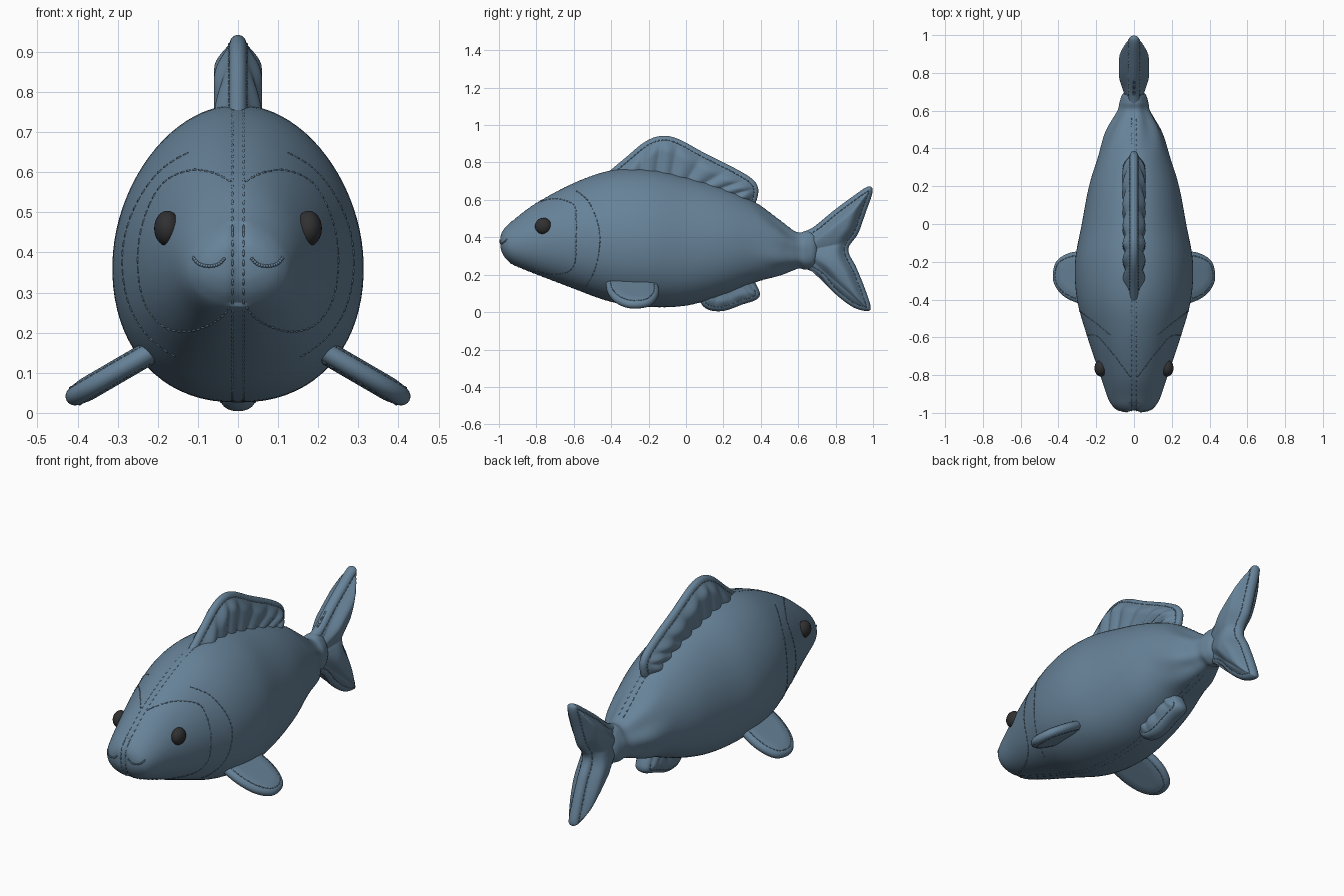
import bpy, bmesh, math
from mathutils import Vector, Matrix
from mathutils.bvhtree import BVHTree

if "Cube" in bpy.data.objects:
    bpy.data.objects.remove(bpy.data.objects["Cube"])


def material(name, rgb):
    m = bpy.data.materials.new(name)
    m.diffuse_color = (*rgb, 1)
    m.use_nodes = True
    m.node_tree.nodes["Principled BSDF"].inputs["Base Color"].default_value = m.diffuse_color
    return m


BLUE = material("slate blue fabric", (0.135, 0.225, 0.315))
DARK = material("charcoal button", (0.03, 0.03, 0.032))


def finish(bm, name, mat, matrix=Matrix.Identity(4)):
    bmesh.ops.transform(bm, matrix=matrix, verts=bm.verts)
    bmesh.ops.recalc_face_normals(bm, faces=bm.faces)
    me = bpy.data.meshes.new(name)
    bm.to_mesh(me)
    bm.free()
    me.materials.append(mat)
    me.polygons.foreach_set("use_smooth", [True] * len(me.polygons))
    ob = bpy.data.objects.new(name, me)
    bpy.context.collection.objects.link(ob)
    return ob


def spline(pts, n):
    """Catmull-Rom through tuples of any length, n + 1 samples."""
    out, last = [], len(pts) - 1
    for i in range(n + 1):
        s = i / n * last
        k = min(int(s), last - 1)
        t = s - k
        p = [pts[min(max(k + j, 0), last)] for j in (-1, 0, 1, 2)]
        out.append(tuple(0.5 * (2 * b + (c - a) * t + (2 * a - 5 * b + 4 * c - d) * t * t
                                + (3 * b - a - 3 * c + d) * t ** 3) for a, b, c, d in zip(*p)))
    return out


def even(pts, step):
    """Resample a path at an even spacing."""
    pts = [Vector(p) for p in pts if p is not None]
    out, left = [pts[0]], step
    for a, b in zip(pts, pts[1:]):
        seg = (b - a).length
        while seg > 0 and left <= seg:
            a = a + (b - a) * (left / seg)
            out.append(a)
            seg = (b - a).length
            left = step
        left -= seg
    return out


def dashes(bm, pts, radius=0.0032, fill=0.42):
    """Thread: a small capsule between each pair of points."""
    for a, b in zip(pts, pts[1:]):
        if a is None or b is None or (b - a).length > 0.09:
            continue
        rot = (b - a).to_track_quat('Z', 'Y').to_matrix().to_4x4()
        m = Matrix.Translation((a + b) / 2) @ rot @ Matrix.Diagonal((radius, radius, (b - a).length * fill, 1))
        bmesh.ops.create_icosphere(bm, subdivisions=1, radius=1, matrix=m)


# ---- body: y, half width, bottom, top
STATIONS = [(-0.995, 0.01, .365, .395), (-0.988, .07, .325, .425), (-0.965, .11, .285, .458), (-0.92, .138, .25, .495),
            (-0.8, .178, .20, .585), (-0.6, .245, .125, .69), (-0.4, .3, .055, .757), (-0.2, .31, .028, .765),
            (0, .275, .035, .725), (.2, .237, .09, .665), (.36, .188, .155, .592), (.48, .15, .19, .505),
            (.56, .108, .22, .445), (.605, .084, .235, .425), (.645, .076, .228, .435), (.69, .058, .25, .42),
            (.72, .01, .32, .35)]
SEG = 80
bm = bmesh.new()
rings = []
for y, w, zb, zt in spline(STATIONS, 112):
    ring = []
    wrinkle = max(0, 1 - abs(y - .53) / .17)
    groove = .022 * max(0, min(1, (-y - .55) / .4))
    for i in range(SEG):
        a = 2 * math.pi * i / SEG
        c, s = math.cos(a), math.sin(a)
        r = 1 + .04 * wrinkle * math.sin(7 * a + 9 * y)
        r -= groove * math.exp(-(c / .13) ** 2)
        full = math.copysign(abs(c) ** (.88 if s < 0 else 1), c)   # fuller underside
        x = w * r * full * (1 - .1 * s)
        dy = .01 * math.exp(-(x / .018) ** 2) if y < -.95 else 0
        ring.append(bm.verts.new((x, y + dy, (zb + zt) / 2 + (zt - zb) / 2 * r * s)))
    rings.append(ring)
for p, q in zip(rings, rings[1:]):
    for i in range(SEG):
        bm.faces.new((p[i], p[(i + 1) % SEG], q[(i + 1) % SEG], q[i]))
bm.faces.new(rings[0])
bm.faces.new(rings[-1])
body_tree = BVHTree.FromBMesh(bm)
finish(bm, "body", BLUE)


def hit(origin, direction):
    return body_tree.ray_cast(Vector(origin), Vector(direction))[0]


# ---- head and gill seams, plus the seam along back, face and belly
bm = bmesh.new()
cheek = spline([(.016, .575), (.06, .598), (.12, .605), (.19, .57), (.235, .48), (.25, .38), (.235, .28), (.19, .218),
                (.13, .203), (.07, .22), (.03, .25), (.016, .28)], 140)
gill = spline([(-.59, .65), (-.52, .59), (-.465, .45), (-.465, .33), (-.49, .22), (-.54, .13)], 60)
for side in (1, -1):
    dashes(bm, even([hit((side * x, -2, z), (0, 1, 0)) for x, z in cheek], .024))
    dashes(bm, even([hit((side, y, z), (-side, 0, 0)) for y, z in gill], .024))
    x = side * .014
    for top, start, end in ((True, -.97, .6), (False, -.96, .58)):
        n = int((end - start) / .026)
        pts = [hit((x, start + .026 * i, 2 if top else -1), (0, 0, -1 if top else 1)) for i in range(n)]
        dashes(bm, [p + Vector((0, 0, -.0015 if top else .0015)) for p in pts if p])
    dashes(bm, [hit((x, -2, .29 + .024 * i), (0, 1, 0)) for i in range(8)])
finish(bm, "body_stitches", BLUE)

# ---- nostril folds and button eyes
for side, label in ((1, "right"), (-1, "left")):
    bm = bmesh.new()
    arc = spline([(.033, .386), (.05, .37), (.075, .366), (.098, .372), (.112, .388)], 16)
    dashes(bm, [hit((side * x, -2, z), (0, 1, 0)) for x, z in arc], .005, .8)
    finish(bm, label + "_nostril_fold", BLUE)
    bm = bmesh.new()
    p = hit((side, -.763, .46), (-side, 0, 0))
    bmesh.ops.create_uvsphere(bm, u_segments=28, v_segments=16, radius=.044,
                              matrix=Matrix.Translation(p) @ Matrix.Diagonal((.75, 1, 1, 1)))
    finish(bm, label + "_eye", DARK)


def fin(name, base, edge, rim, puff, ribs, soft=.08, matrix=Matrix.Identity(4), nu=96, nv=22, ramp=0):
    """Stuffed fin in the local yz plane: rounded rim, ribbed padding, stitched border."""
    base, edge = spline(base, nu), spline(edge, nu)
    border = [Vector(p) for p in edge]

    def half(p, u):
        d = 1.0
        for a, b in zip(border, border[1:]):
            t = max(0, min(1, (p - a).dot(b - a) / max((b - a).length_squared, 1e-9)))
            d = min(d, (p - a - (b - a) * t).length)
        k = min(1, d / .026)
        f = math.sin(math.pi / 2 * max(0, min(1, (d - .024) / soft)))
        if ramp:   # padding swells gradually away from the root
            f *= max(0, min(1, (p.x - base[0][0]) / ramp))
        return rim * math.sqrt(1 - (1 - k) ** 2) + puff * f * (.6 + .4 * abs(math.sin(math.pi * ribs * u)))

    bm = bmesh.new()
    sides = ([], [])
    for i in range(nu + 1):
        b, e = Vector(base[i]), Vector(edge[i])
        cols = ([], [])
        for j in range(nv + 1):
            p = b.lerp(e, math.sin(math.pi / 2 * j / nv))
            h = half(p, i / nu)
            for s in (0, 1):
                cols[s].append(bm.verts.new(((h, -h)[s], p.x, p.y)))
        for s in (0, 1):
            sides[s].append(cols[s])
    for g in sides:
        for p, q in zip(g, g[1:]):
            for j in range(nv):
                bm.faces.new((p[j], p[j + 1], q[j + 1], q[j]))
    bmesh.ops.remove_doubles(bm, verts=bm.verts, dist=.0004)
    tree = BVHTree.FromBMesh(bm)
    finish(bm, name, BLUE, matrix)
    # stitched border, set in from the edge
    bm = bmesh.new()
    path = even(border, .023)
    area = sum(a.x * b.y - b.x * a.y for a, b in zip(border, border[1:] + border[:1]))
    sign = 1 if area > 0 else -1
    for s in (1, -1):
        pts = []
        for k in range(1, len(path) - 1):
            t = (path[k + 1] - path[k - 1]).normalized()
            q = path[k] + Vector((-t.y, t.x)) * sign * .023
            pts.append(tree.ray_cast(Vector((s, q.x, q.y)), Vector((-s, 0, 0)))[0])
        dashes(bm, pts)
    finish(bm, name + "_stitches", BLUE, matrix)


# ---- dorsal fin
fin("dorsal_fin", [(-.42, .745), (-.2, .74), (0, .70), (.2, .64), (.36, .565)],
    [(-.42, .745), (-.33, .82), (-.22, .91), (-.13, .942), (-.04, .925), (.1, .85), (.25, .775), (.35, .715),
     (.385, .665), (.38, .605), (.36, .565)], .022, .038, 10, .06)
# ---- anal fin
fin("anal_fin", [(.07, .065), (.16, .13), (.27, .18), (.37, .16)],
    [(.07, .065), (.095, .028), (.14, .007), (.21, .008), (.30, .04), (.375, .066), (.395, .10), (.37, .16)],
    .042, .02, 6, .035, nu=64)
# ---- tail fin
fin("tail_fin", [(.62, .425), (.66, .385), (.67, .335), (.66, .285), (.62, .24)],
    [(.62, .425), (.69, .46), (.78, .535), (.88, .61), (.96, .665), (.992, .668), (.995, .63), (.96, .53), (.92, .42),
     (.868, .335), (.91, .24), (.955, .13), (.987, .03), (.967, .006), (.89, .028), (.79, .105), (.71, .195),
     (.62, .24)], .029, .05, 4, .05, nu=128, ramp=.15)
# ---- pectoral fins, sloping out and down
frame = Matrix(((.5, 0, .86, .212), (0, 1, 0, 0), (.86, 0, -.5, .155), (0, 0, 0, 1)))
for side, label in ((1, "right"), (-1, "left")):
    fin(label + "_pectoral_fin", [(-.43, -.015), (-.35, -.03), (-.25, -.03), (-.155, -.015)],
        [(-.43, -.015), (-.42, .09), (-.385, .18), (-.33, .235), (-.27, .25), (-.20, .23), (-.16, .17), (-.145, .09),
         (-.155, -.015)], .024, .006, 1, .04, Matrix.Diagonal((side, 1, 1, 1)) @ frame, nu=64)
